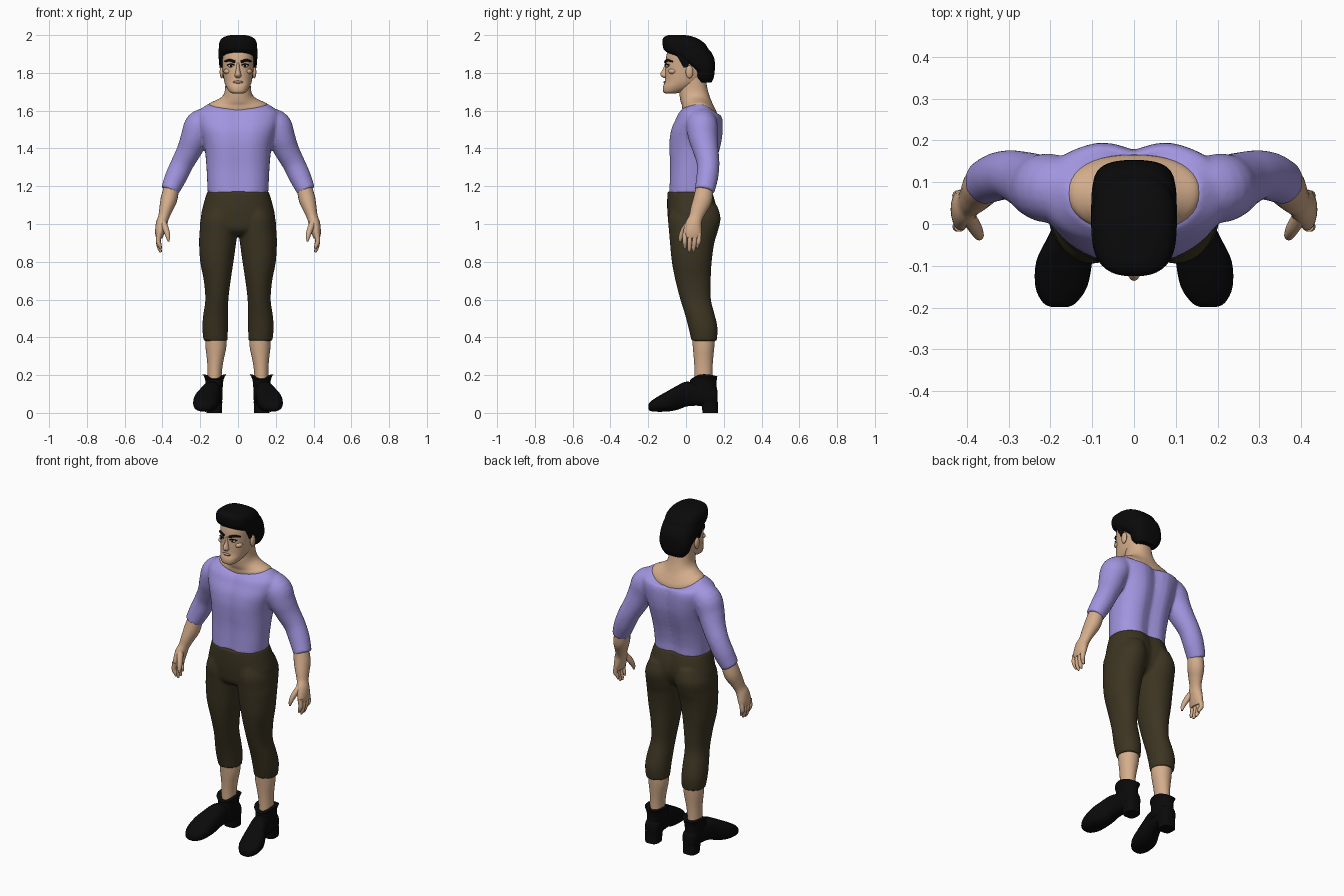
import bpy, bmesh, math
from mathutils import Vector


def material(name, rgb):
    m = bpy.data.materials.new(name)
    m.diffuse_color = (*rgb, 1)
    return m


SKIN = material("skin", (0.66, 0.42, 0.26))
LILAC = material("lilac_cloth", (0.36, 0.30, 0.74))
BROWN = material("dark_brown_cloth", (0.045, 0.035, 0.016))
BLACK = material("black", (0.003, 0.003, 0.003))
WHITE = material("eye_white", (0.6, 0.55, 0.5))
LIP = material("lip", (0.45, 0.23, 0.15))


def dense(rows, k=4):
    """Catmull-Rom interpolation of ring parameters."""
    out = []
    for i in range(len(rows) - 1):
        p1, p2 = rows[i], rows[i + 1]
        p0, p3 = rows[max(i - 1, 0)], rows[min(i + 2, len(rows) - 1)]
        for j in range(k):
            t = j / k
            out.append([0.5 * (2 * b + (c - a) * t + (2 * a - 5 * b + 4 * c - d) * t * t
                               + (3 * b - a - 3 * c + d) * t ** 3)
                        for a, b, c, d in zip(p0, p1, p2, p3)])
    return out + [list(rows[-1])]


def circle(e, n):
    """Unit superellipse points."""
    for i in range(n):
        a = 2 * math.pi * i / n
        c, s = math.cos(a), math.sin(a)
        yield (math.copysign(abs(c) ** (2 / e), c), math.copysign(abs(s) ** (2 / e), s))


def skin_rings(bm, rings, side=1):
    """Bridge point rings into a closed, capped surface."""
    loops = [[bm.verts.new((p[0] * side, p[1], p[2])) for p in r] for r in rings]
    n = len(loops[0])
    for a, b in zip(loops, loops[1:]):
        for i in range(n):
            bm.faces.new((a[i], a[(i + 1) % n], b[(i + 1) % n], b[i]))
    for r in (loops[0], loops[-1]):
        mid = bm.verts.new(sum((v.co for v in r), Vector()) / n)
        for i in range(n):
            bm.faces.new((r[i], r[(i + 1) % n], mid))


def stack(bm, rows, side=1, e=2.3, n=40, groove=(0, 0)):
    """Horizontal rings: z, centre x, half width, front y, back y, front dz, back dz."""
    rings = []
    for row in dense([tuple(r) + (0,) * (7 - len(r)) for r in rows]):
        z, cx, hw, yf, yb, df, db = row
        ring = []
        for c, s in circle(e, n):
            y = (yf + yb) / 2 + s * (yb - yf) / 2
            g = math.exp(-(c * hw / 0.045) ** 2)
            y += g * (groove[0] if s < 0 else -groove[1])
            ring.append((cx + c * hw, y, z + (df if s < 0 else db) * s * s))
        rings.append(ring)
    skin_rings(bm, rings, side)


def tube(bm, rows, side=1, n=20, e=2, k=4):
    """Rings square to a path: x, y, z, radius across, radius along y."""
    rows = dense(rows, k)
    pts = [Vector(r[:3]) for r in rows]
    rings = []
    for i, r in enumerate(rows):
        t = (pts[min(i + 1, len(pts) - 1)] - pts[max(i - 1, 0)]).normalized()
        ref = Vector((0, 1, 0)) if abs(t.y) < 0.8 else Vector((0, 0, 1))
        u = t.cross(ref).normalized()
        v = u.cross(t)
        rings.append([pts[i] + u * c * r[3] + v * s * r[4] for c, s in circle(e, n)])
    skin_rings(bm, rings, side)


def ball(bm, c, r, side=1):
    res = bmesh.ops.create_uvsphere(bm, u_segments=20, v_segments=12, radius=1)
    for v in res["verts"]:
        v.co = Vector(((v.co.x * r[0] + c[0]) * side, v.co.y * r[1] + c[1], v.co.z * r[2] + c[2]))


def finish(bm, name, mat, voxel=0, angle=50):
    bmesh.ops.recalc_face_normals(bm, faces=bm.faces)
    me = bpy.data.meshes.new(name)
    bm.to_mesh(me)
    bm.free()
    ob = bpy.data.objects.new(name, me)
    bpy.context.collection.objects.link(ob)
    me.materials.append(mat)
    bpy.ops.object.select_all(action='DESELECT')
    ob.select_set(True)
    bpy.context.view_layer.objects.active = ob
    if voxel:  # blend overlapping volumes into one skin
        m = ob.modifiers.new("blend", 'REMESH')
        m.mode, m.voxel_size, m.use_smooth_shade = 'VOXEL', voxel, True
        s = ob.modifiers.new("soften", 'SMOOTH')
        s.factor, s.iterations = 0.5, 5
    else:
        bpy.ops.object.shade_smooth_by_angle(angle=math.radians(angle))


BOTH = (1, -1)

# Shirt: torso with sleeves
bm = bmesh.new()
stack(bm, [(1.16, 0, .16, -.096, .145), (1.22, 0, .163, -.093, .145), (1.30, 0, .167, -.091, .16),
           (1.38, 0, .174, -.094, .183), (1.44, 0, .186, -.094, .197), (1.50, 0, .205, -.084, .202),
           (1.55, 0, .22, -.062, .2), (1.595, 0, .212, -.045, .19, -.01, -.02),
           (1.635, 0, .16, -.022, .168, -.025, -.062)], groove=(.012, .025), e=2.4)
for s in BOTH:
    tube(bm, [(.15, .08, 1.56, .065, .075), (.2, .085, 1.52, .083, .083), (.228, .09, 1.46, .075, .078),
              (.258, .105, 1.39, .066, .068), (.295, .117, 1.32, .06, .06), (.328, .113, 1.25, .058, .058),
              (.362, .098, 1.175, .049, .053)], s)
finish(bm, "shirt", LILAC, 0.008)

# Trousers: pelvis with two legs
bm = bmesh.new()
stack(bm, [(1.172, 0, .163, -.098, .148), (1.10, 0, .184, -.1, .166), (1.03, 0, .196, -.096, .165),
           (.97, 0, .17, -.085, .135), (.94, 0, .11, -.05, .09)], groove=(0, .02))
for s in BOTH:
    stack(bm, [(1.10, .09, .075, -.08, .165), (1.03, .1, .097, -.095, .183), (.96, .103, .1, -.09, .168),
               (.9, .108, .098, -.085, .15), (.8, .112, .088, -.075, .136), (.7, .11, .071, -.056, .131),
               (.6, .112, .061, -.03, .132), (.52, .118, .066, -.005, .152), (.45, .121, .068, .013, .167),
               (.38, .119, .063, .03, .163)], s, e=2.1)
finish(bm, "trousers", BROWN, 0.008)

# Neck and collar area
bm = bmesh.new()
stack(bm, [(1.61, 0, .165, -.015, .165, -.025, -.062), (1.638, 0, .152, -.02, .165, -.025, -.055),
           (1.655, 0, .117, -.022, .152, -.025, -.04), (1.675, 0, .084, -.03, .133, -.02, -.02),
           (1.71, 0, .069, -.036, .115), (1.79, 0, .067, -.03, .1)])
finish(bm, "neck", SKIN)

# Head with nose and ears
bm = bmesh.new()
stack(bm, [(1.692, 0, .03, -.11, -.05), (1.70, 0, .045, -.121, -.02), (1.725, 0, .062, -.122, .04),
           (1.755, 0, .073, -.112, .08), (1.80, 0, .08, -.11, .11), (1.85, 0, .084, -.108, .12),
           (1.90, 0, .086, -.102, .12), (1.95, 0, .075, -.085, .09), (1.975, 0, .03, -.04, .05)])
stack(bm, [(1.856, 0, .008, -.111, -.08), (1.825, 0, .01, -.12, -.08), (1.798, 0, .015, -.135, -.08),
           (1.784, 0, .018, -.133, -.08), (1.773, 0, .011, -.118, -.08)], n=20, e=2)
for s in BOTH:
    ball(bm, (.086, .018, 1.805), (.011, .02, .034), s)
    ball(bm, (.052, -.07, 1.808), (.024, .024, .016), s)
finish(bm, "head", SKIN)

# Hair
bm = bmesh.new()
stack(bm, [(1.75, 0, .06, .07, .135), (1.775, 0, .08, .05, .147), (1.81, 0, .093, .045, .152),
           (1.84, 0, .099, .005, .153), (1.875, 0, .102, -.05, .15), (1.908, 0, .103, -.1, .135),
           (1.925, 0, .102, -.118, .12), (1.955, 0, .1, -.124, .1), (1.983, 0, .085, -.122, .06),
           (1.998, 0, .05, -.1, .01), (2.0, 0, .012, -.075, -.035)], e=2.7)
for s in BOTH:  # sideburns
    tube(bm, [(.08, -.02, 1.92, .012, .04), (.084, -.008, 1.87, .01, .025), (.083, 0, 1.83, .006, .012)], s)
finish(bm, "hair", BLACK)

# Brows and lash lines
bm = bmesh.new()
for s in BOTH:
    tube(bm, [(.016, -.109, 1.858, .007, .007), (.045, -.1, 1.867, .007, .007),
              (.07, -.072, 1.86, .004, .004)], s, n=10)
    tube(bm, [(.019, -.107, 1.842, .003, .004), (.038, -.105, 1.847, .003, .004),
              (.057, -.09, 1.84, .003, .004)], s, n=8)
    ball(bm, (.037, -.108, 1.838), (.006, .003, .006), s)
finish(bm, "brows_and_irises", BLACK)

bm = bmesh.new()
for s in BOTH:
    ball(bm, (.037, -.097, 1.837), (.017, .012, .008), s)
finish(bm, "eyes", WHITE)

bm = bmesh.new()
ball(bm, (0, -.108, 1.751), (.027, .011, .008))
finish(bm, "lips", LIP)

# Forearms and hands
bm = bmesh.new()
for s in BOTH:
    tube(bm, [(.35, .1, 1.2, .04, .045), (.366, .088, 1.13, .044, .05), (.381, .068, 1.08, .036, .044),
              (.394, .052, 1.035, .029, .037), (.405, .04, 1.0, .03, .043), (.414, .034, .955, .025, .049),
              (.417, .032, .925, .017, .046)], s)
    for y, tip in ((-.006, .868), (.02, .85), (.045, .853), (.068, .872)):
        tube(bm, [(.417, y, .95, .014, .013), (.422, y, .91, .013, .0125),
                  (.415, y * .9, tip + .02, .011, .011), (.408, y * .9, tip, .005, .005)], s, n=10)
    tube(bm, [(.398, .02, 1.01, .018, .018), (.381, -.008, .97, .016, .018),
              (.371, -.026, .935, .012, .013), (.368, -.032, .908, .005, .006)], s, n=12)
finish(bm, "forearms_and_hands", SKIN)

# Lower legs
bm = bmesh.new()
for s in BOTH:
    stack(bm, [(.42, .118, .056, .03, .155), (.35, .117, .055, .036, .15), (.28, .12, .044, .042, .143),
               (.22, .123, .038, .045, .14), (.12, .125, .036, .045, .14)], s, n=28, e=2)
finish(bm, "lower_legs", SKIN)

# Shoes: toe-to-heel body, flared ankle collar, heel block
bm = bmesh.new()
for s in BOTH:
    body = dense([(-.199, .178, .018, .02, .042), (-.188, .178, .04, .01, .06), (-.15, .174, .062, .006, .086),
                  (-.09, .167, .067, .008, .12), (-.04, .153, .058, .018, .148), (.0, .142, .05, .033, .165),
                  (.05, .133, .046, .038, .16), (.11, .127, .045, .035, .15), (.15, .125, .042, .035, .14),
                  (.167, .125, .028, .04, .12)])
    skin_rings(bm, [[(cx + c * hw, y, (lo + hi) / 2 + t * (hi - lo) / 2) for c, t in circle(2.4, 28)]
                    for y, cx, hw, lo, hi in body], s)
    stack(bm, [(.09, .128, .046, .0, .166), (.15, .126, .046, .015, .162),
               (.18, .125, .05, .022, .163, -.01, -.005), (.205, .125, .062, .022, .166, -.03, -.012)], s, n=28)
    stack(bm, [(0, .126, .04, .088, .17), (.06, .126, .043, .08, .168)], s, n=28, e=3)
finish(bm, "shoes", BLACK)
